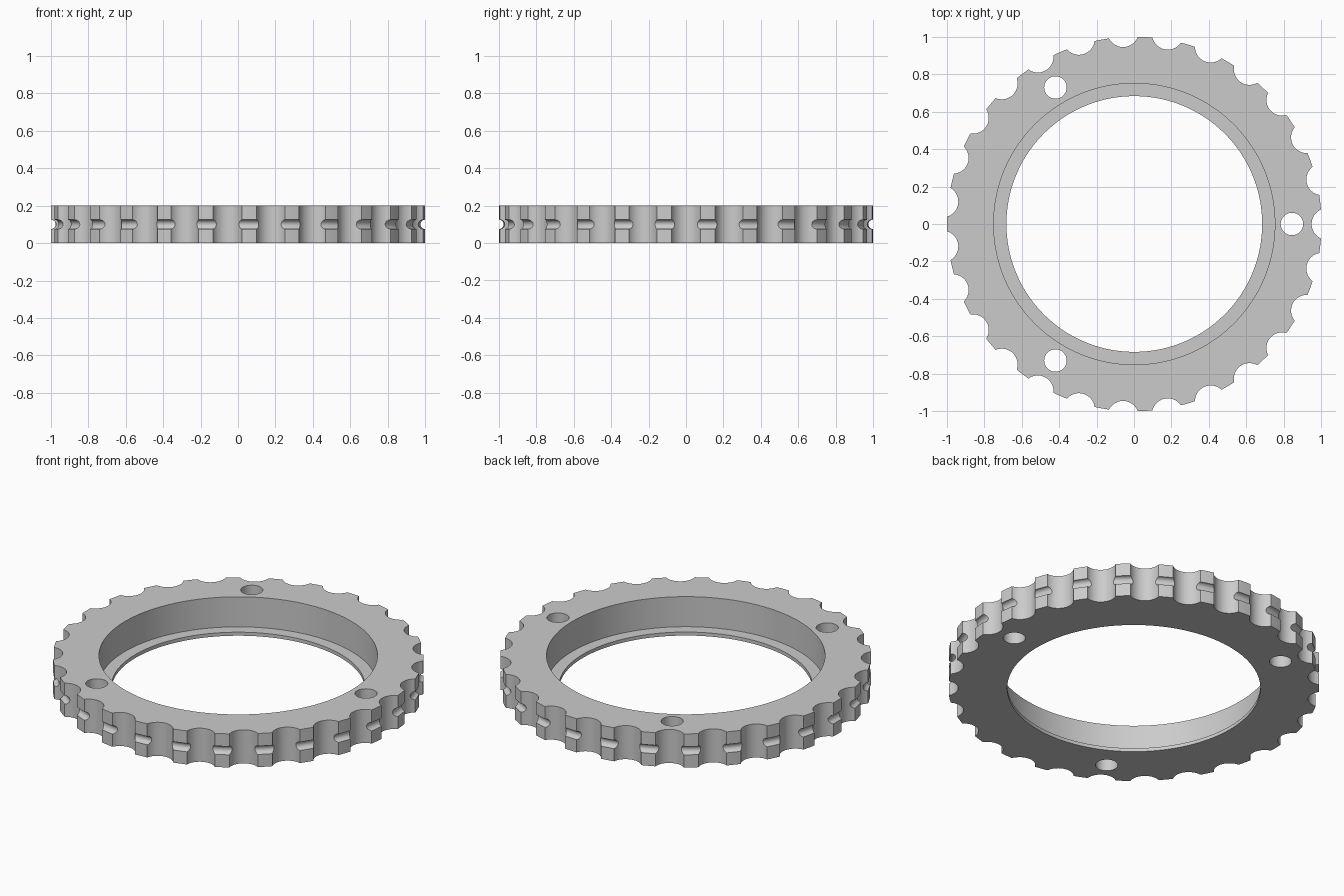
import bpy, bmesh
from math import pi, cos, sin, tau

old = bpy.data.objects.get("Cube")
if old:
    bpy.data.objects.remove(old, do_unlink=True)

HEIGHT, OUTER = 0.2, 1.0
BORE, SEAT, LIP = 0.683, 0.751, 0.021
GROOVE = 0.025
SCALLOPS, HOLES = 27, 3
STEPS = 216

steel = bpy.data.materials.new("plain grey")
steel.use_nodes = True
grey = (0.6, 0.6, 0.6, 1)
steel.diffuse_color = grey
steel.node_tree.nodes["Principled BSDF"].inputs["Base Color"].default_value = grey


def make_object(name, bm):
    bmesh.ops.recalc_face_normals(bm, faces=bm.faces)
    mesh = bpy.data.meshes.new(name)
    bm.to_mesh(mesh)
    bm.free()
    mesh.materials.append(steel)
    obj = bpy.data.objects.new(name, mesh)
    bpy.context.collection.objects.link(obj)
    return obj


def add_post(bm, radius, distance, angle, sides):
    """Upright cylinder taller than the ring, placed on a circle."""
    made = bmesh.ops.create_cone(bm, cap_ends=True, segments=sides,
                                 radius1=radius, radius2=radius, depth=HEIGHT * 2)
    bmesh.ops.translate(bm, verts=made["verts"],
                        vec=(distance * cos(angle), distance * sin(angle), HEIGHT / 2))


# Ring section: stepped bore inside, half-round groove outside
section = [(BORE, 0), (BORE, LIP), (SEAT, LIP), (SEAT, HEIGHT), (OUTER, HEIGHT)]
for i in range(13):
    a = pi * i / 12
    section.append((OUTER - GROOVE * sin(a), HEIGHT / 2 + GROOVE * cos(a)))
section.append((OUTER, 0))

# Revolve the section into the ring body
bm = bmesh.new()
loops = []
for s in range(STEPS):
    t = tau * s / STEPS
    loops.append([bm.verts.new((r * cos(t), r * sin(t), z)) for r, z in section])
for s in range(STEPS):
    here, there = loops[s], loops[(s + 1) % STEPS]
    for i in range(len(section)):
        j = (i + 1) % len(section)
        bm.faces.new((here[i], there[i], there[j], here[j]))
ring = make_object("scalloped_ring", bm)

# Cutters: edge scallops and bolt holes
bm = bmesh.new()
for i in range(SCALLOPS):
    add_post(bm, 0.084, 1.031, tau * i / SCALLOPS, 64)
for i in range(HOLES):
    add_post(bm, 0.06, 0.842, tau * i / HOLES, 48)
cutter = make_object("scallop_and_hole_cutter", bm)
cutter.hide_render = True

cut = ring.modifiers.new("scallops and holes", 'BOOLEAN')
cut.operation = 'DIFFERENCE'
cut.solver = 'EXACT'
cut.object = cutter
bpy.ops.object.select_all(action='DESELECT')
ring.select_set(True)
bpy.context.view_layer.objects.active = ring
bpy.ops.object.modifier_apply(modifier=cut.name)
bpy.data.objects.remove(cutter, do_unlink=True)

# Smooth curved walls, keep rims crisp
bpy.ops.object.shade_smooth_by_angle(angle=pi / 6)
ring.location.x = 0.0015
